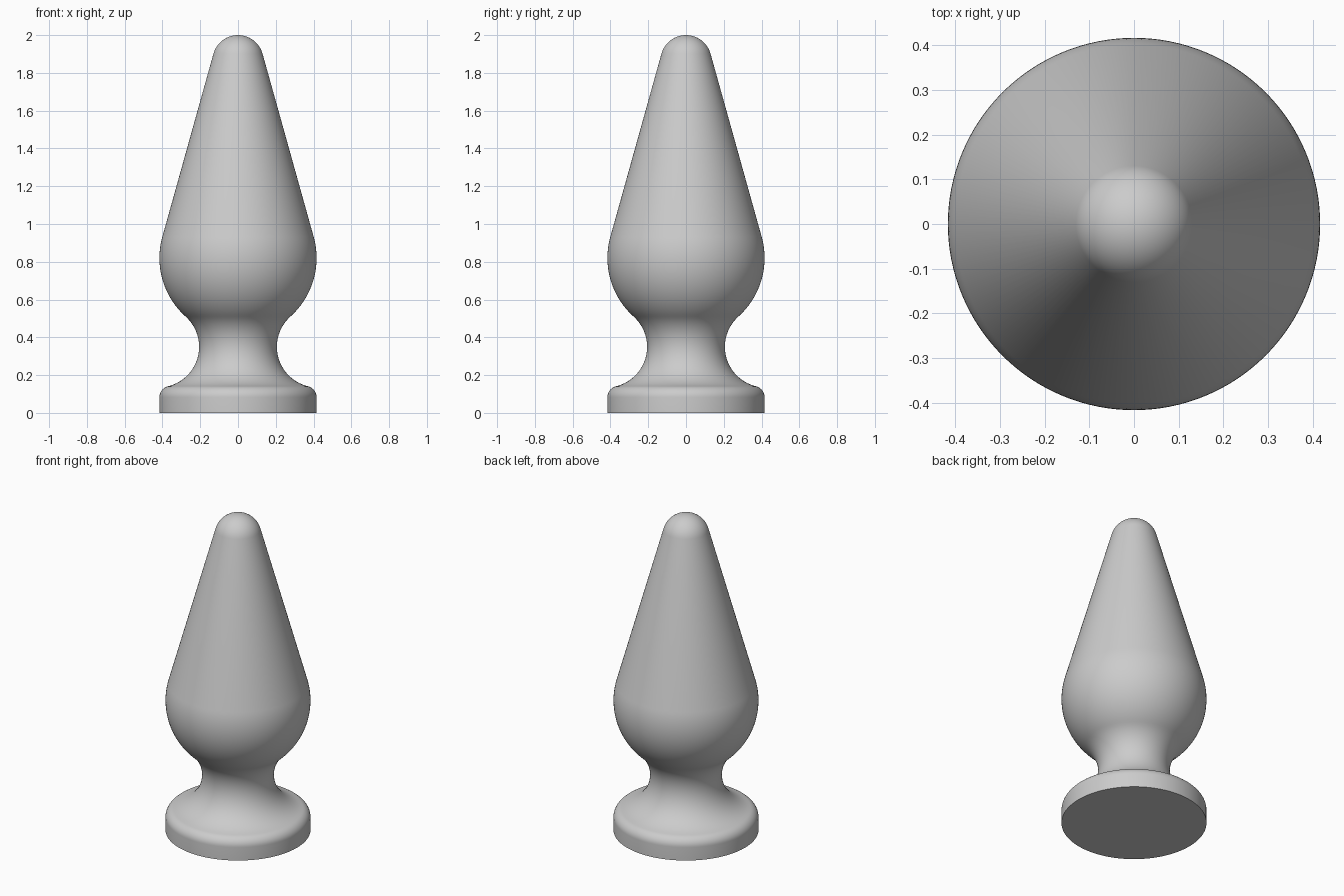
import bpy, bmesh
from math import sin, cos, asin, atan2, sqrt, pi, radians

if "Cube" in bpy.data.objects:
    bpy.data.objects.remove(bpy.data.objects["Cube"])

SEGMENTS = 128


def arc(cr, cz, radius, start, end, steps):
    """Points (r, z) on an arc, angles measured from the outward direction."""
    return [(cr + radius * cos(start + (end - start) * i / steps),
             cz + radius * sin(start + (end - start) * i / steps))
            for i in range(steps + 1)]


# Main dimensions
R = 0.416                     # bulb and base radius
bulb_z = 0.82
tip_r = 0.135
tip_z = 2.0 - tip_r
neck_r, neck_z = 0.206, 0.35
fillet = 0.06

# Cone is tangent to both bulb and tip
slope = asin((R - tip_r) / (tip_z - bulb_z))

# Concave neck arc, tangent to the bulb
h = bulb_z - neck_z
groove = (neck_r ** 2 + h ** 2 - R ** 2) / (2 * (R - neck_r))
groove_c = neck_r + groove
bulb_low = -atan2(h, groove_c)

# Rounded base rim, tangent to the neck arc
rim_c = R - fillet
rim_z = neck_z - sqrt((groove + fillet) ** 2 - (groove_c - rim_c) ** 2)
rim_top = atan2(neck_z - rim_z, groove_c - rim_c)

# Profile from base to tip
profile = [(R, 0.0)]
profile += arc(rim_c, rim_z, fillet, 0, rim_top, 10)
profile += arc(groove_c, neck_z, groove, rim_top + pi, pi + bulb_low, 28)[1:]
profile += arc(0, bulb_z, R, bulb_low, slope, 28)[1:]
profile += arc(0, tip_z, tip_r, slope, pi / 2, 16)[:-1]

# Lathe the profile into rings
bm = bmesh.new()
rings = [[bm.verts.new((r * cos(2 * pi * i / SEGMENTS), r * sin(2 * pi * i / SEGMENTS), z))
          for i in range(SEGMENTS)] for r, z in profile]
for low, high in zip(rings, rings[1:]):
    for i in range(SEGMENTS):
        j = (i + 1) % SEGMENTS
        bm.faces.new((low[i], low[j], high[j], high[i]))

# Flat underside and rounded tip cap
bm.faces.new(rings[0][::-1])
top = bm.verts.new((0, 0, 2.0))
for i in range(SEGMENTS):
    bm.faces.new((rings[-1][i], rings[-1][(i + 1) % SEGMENTS], top))

mesh = bpy.data.meshes.new("tapered_body")
bm.to_mesh(mesh)
bm.free()
body = bpy.data.objects.new("tapered_body", mesh)
bpy.context.collection.objects.link(body)
bpy.context.view_layer.objects.active = body
body.select_set(True)
bpy.ops.object.shade_smooth_by_angle(angle=radians(35))
